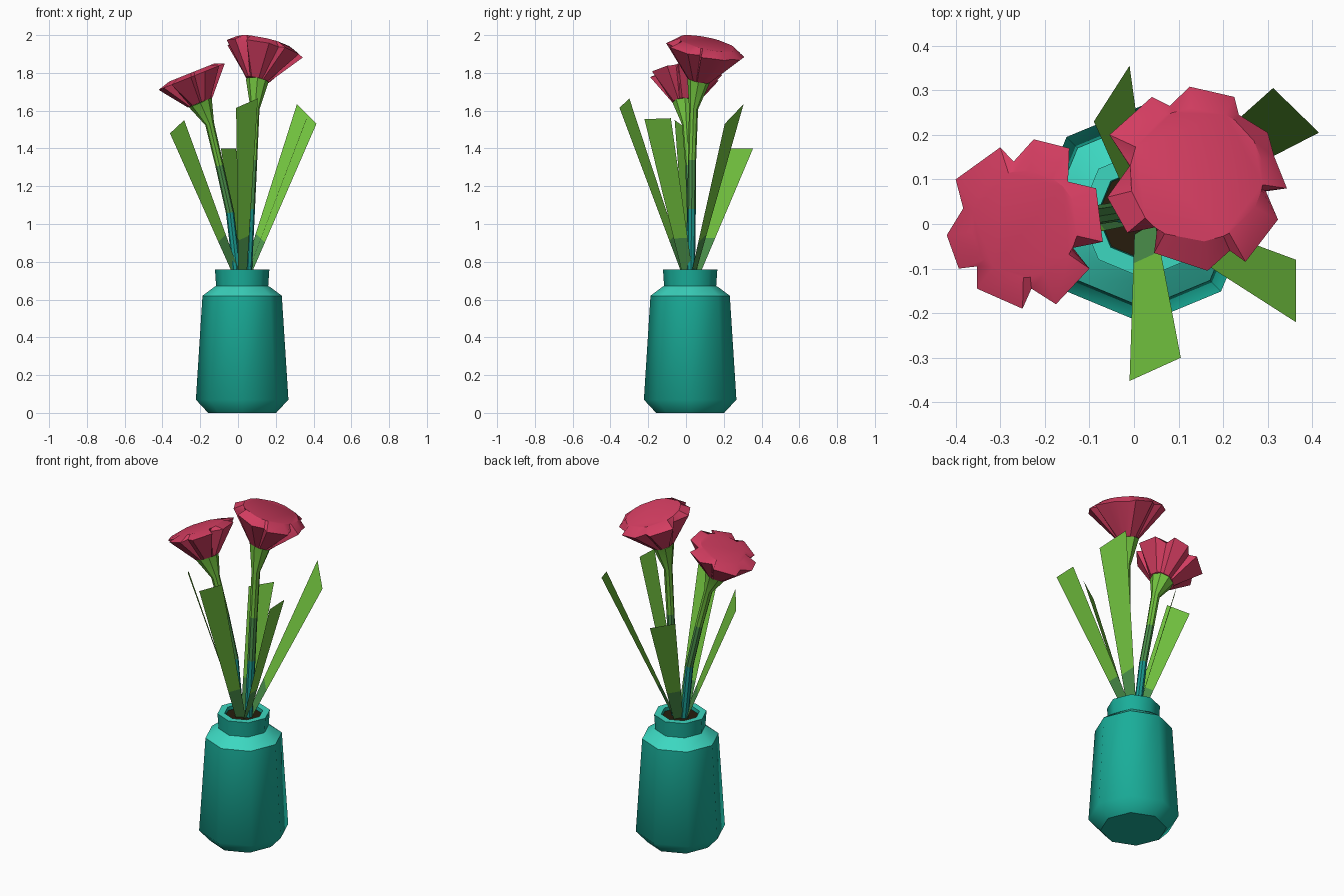
import bpy
import math
from mathutils import Vector

if "Cube" in bpy.data.objects:
    bpy.data.objects.remove(bpy.data.objects["Cube"])


def mat(name, r, g, b):
    m = bpy.data.materials.new(name)
    m.diffuse_color = (r, g, b, 1)
    m.use_nodes = True
    m.node_tree.nodes["Principled BSDF"].inputs["Base Color"].default_value = m.diffuse_color
    return m


TEAL = mat("vase teal", .01, .42, .32)
LIGHT = mat("light teal", .045, .68, .53)
SOIL = mat("dark soil", .02, .012, .004)
LEAF = mat("leaf green", .17, .55, .05)
SHADE = mat("deep green", .07, .28, .07)
STEM = mat("stem teal", .01, .32, .28)
RED = mat("petal red", .66, .047, .12)


def make(name, verts, faces, mats, rule=None, angle=None):
    me = bpy.data.meshes.new(name)
    me.from_pydata([tuple(v) for v in verts], [], faces)
    for m in mats:
        me.materials.append(m)
    if rule:
        for p in me.polygons:
            p.material_index = rule(p)
    if angle:
        me.shade_smooth()
        me.set_sharp_from_angle(angle=math.radians(angle))
    ob = bpy.data.objects.new(name, me)
    bpy.context.collection.objects.link(ob)
    return ob


def loft(name, rings, mats, rule=None, angle=None, start=True, end=True):
    """Skin a list of equally sized rings, with optional end caps."""
    n = len(rings[0])
    verts = [v for r in rings for v in r]
    faces = [(k * n + i, k * n + (i + 1) % n, (k + 1) * n + (i + 1) % n, (k + 1) * n + i)
             for k in range(len(rings) - 1) for i in range(n)]
    if start:
        faces.append(tuple(reversed(range(n))))
    if end:
        faces.append(tuple(range(len(verts) - n, len(verts))))
    return make(name, verts, faces, mats, rule, angle)


def ring(c, r, n, axis=(0, 0, 1)):
    q = Vector((0, 0, 1)).rotation_difference(Vector(axis))
    return [Vector(c) + q @ Vector((r * math.cos(2 * math.pi * i / n),
                                    r * math.sin(2 * math.pi * i / n), 0)) for i in range(n)]


# Vase: octagonal profile, light shoulder and rim, open neck
CX = CY = .022
profile = [(.18, 0), (.245, .07), (.21, .62), (.15, .665), (.138, .672),
           (.144, .76), (.105, .76), (.1, .72)]
loft("vase", [ring((CX, CY, z), r, 8) for r, z in profile], [TEAL, LIGHT],
     lambda p: int(p.normal.z > .5 and p.center.z > .6), 47, end=False)

# Soil disc inside the neck
loft("soil", [ring((CX, CY, z), .103, 16) for z in (.70, .74)], [SOIL])


# Stems: three colour bands by height, with a flared calyx at the end
def stem(name, path):
    pts = [Vector(p[:3]) for p in path]
    rings = []
    for i, p in enumerate(path):
        t = pts[min(i + 1, len(pts) - 1)] - pts[max(i - 1, 0)]
        rings.append(ring(pts[i], p[3], 8, t))
    loft(name, rings, [STEM, SHADE, LEAF],
         lambda p: 0 if p.center.z < 1.06 else 1 if p.center.z < 1.32 else 2, 40)


stem("tall_stem", [(.05, .025, .7, .022), (.068, .03, 1.08, .022), (.08, .032, 1.34, .022),
                   (.09, .04, 1.61, .024), (.103, .068, 1.765, .062)])
stem("short_stem", [(.0, .02, .7, .022), (-.042, .027, 1.06, .022), (-.098, .018, 1.31, .022),
                    (-.15, .002, 1.53, .024), (-.2, -.005, 1.645, .066)])


# Flowers: ruffled rim outline on a tilted plane, cone below, low dome above
def flower(name, centre, slope, base, base_r, dome, inner, outline):
    cx, cy, cz = centre
    sx, sy = slope
    polar = sorted((math.atan2(y - cy, x - cx), math.hypot(x - cx, y - cy)) for x, y in outline)

    def loop(c, radius, lift=0):
        out = []
        for a, r in polar:
            r = radius or r
            dx, dy = r * math.cos(a), r * math.sin(a)
            out.append(Vector((c[0] + dx, c[1] + dy, c[2] + sx * dx + sy * dy + lift)))
        return out

    loft(name, [loop(base, base_r), loop(centre, None), loop(centre, inner, dome)],
         [RED], None, 35)


flower("tall_flower", (.14, .11, 1.92), (-.22, -.2), (.103, .068, 1.763), .062, .036, .15,
       [(.125, .308), (.225, .285), (.235, .245), (.30, .205), (.315, .15), (.343, .08),
        (.295, .075), (.323, .01), (.25, -.085), (.215, -.06), (.165, -.105), (.045, -.065),
        (.053, 0), (-.015, -.02), (-.06, .06), (-.01, .13), (-.055, .2), (.04, .285), (.08, .265)])
flower("short_flower", (-.245, 0, 1.78), (.4, 0), (-.2, -.005, 1.643), .066, .022, .12,
       [(-.4, .1), (-.3, .172), (-.27, .14), (-.225, .19), (-.145, .17), (-.148, .095),
        (-.085, .08), (-.07, -.04), (-.145, -.05), (-.1, -.1), (-.175, -.18), (-.23, -.145),
        (-.25, -.19), (-.352, -.145), (-.352, -.095), (-.393, -.1), (-.42, -.025), (-.383, .035)])

# Leaves: flat blades widening from the neck to a slanted tip edge, darker at the foot
tips = {
    "back": ((-.01, .355, 1.4), (-.09, .23, 1.4)),
    "back_right": ((.415, .205, 1.53), (.312, .305, 1.635)),
    "front_right": ((.363, -.22, 1.555), (.363, -.08, 1.56)),
    "front": ((-.01, -.352, 1.615), (.105, -.30, 1.665)),
    "left": ((-.36, .04, 1.48), (-.285, -.06, 1.55)),
}
for side, (a, b) in tips.items():
    a, b = Vector(a), Vector(b)
    mid = (a + b) / 2
    out = Vector((mid.x - CX, mid.y - CY, 0)).normalized() * .028
    foot = Vector((CX, CY, .73)) + out
    half = (a - b).normalized() * .027
    lo = (foot + half, foot - half)
    f = (.925 - .73) / (mid.z - .73)
    cut = (lo[0].lerp(a, f), lo[1].lerp(b, f))
    make(side + "_leaf", [*lo, *cut, a, b], [(0, 1, 3, 2), (2, 3, 5, 4)], [SHADE, LEAF],
         lambda p: int(p.center.z > .95))
